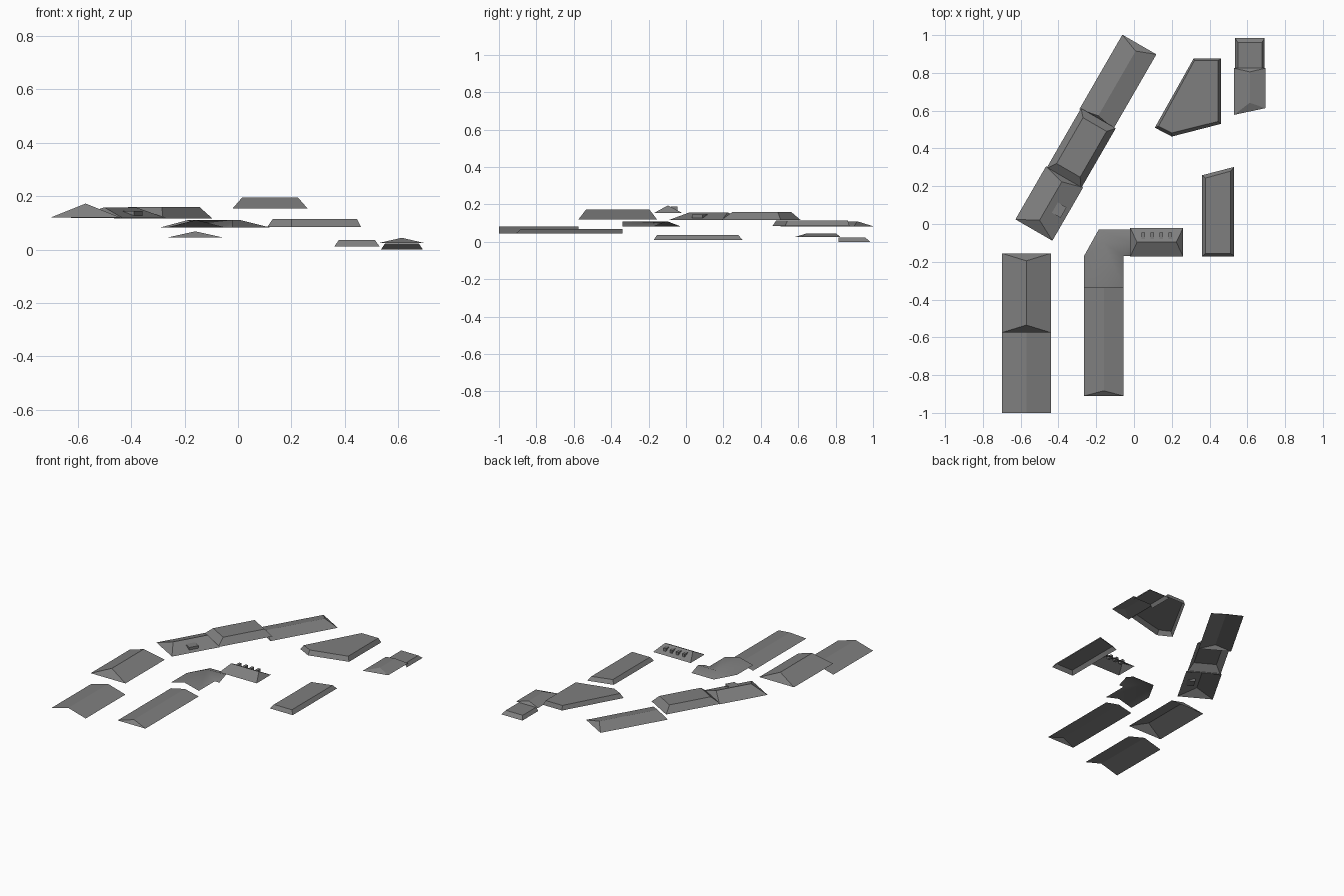
import bpy, bmesh, math
from mathutils import Vector

if "Cube" in bpy.data.objects:
    bpy.data.objects.remove(bpy.data.objects["Cube"])

slate = bpy.data.materials.new("slate_grey")
slate.diffuse_color = (0.21, 0.21, 0.21, 1)
slate.use_nodes = True
slate.node_tree.nodes["Principled BSDF"].inputs["Base Color"].default_value = slate.diffuse_color


def shell(name, verts, faces, smooth=False, loc=(0, 0), angle=0):
    """Open roof shell; every face is turned to look upward."""
    bm = bmesh.new()
    vs = [bm.verts.new(v) for v in verts]
    for f in faces:
        face = bm.faces.new([vs[i] for i in f])
        face.normal_update()
        if face.normal.z < 0:
            face.normal_flip()
        face.smooth = smooth
    me = bpy.data.meshes.new(name)
    bm.to_mesh(me)
    bm.free()
    me.materials.append(slate)
    ob = bpy.data.objects.new(name, me)
    ob.location = (loc[0], loc[1], 0)
    ob.rotation_euler[2] = angle
    bpy.context.collection.objects.link(ob)
    return ob


def ridge_roof(name, length, width, z0, z1, start=0, end=0, skew=0, **kw):
    """Ridge along local x from 0; start/end are hip insets, 0 leaves an open gable."""
    w = width / 2
    verts = [(0, -w, z0), (length, -w, z0), (length, w, z0), (-skew, w, z0),
             (start, 0, z1), (length - end, 0, z1)]
    faces = [(0, 1, 5, 4), (2, 3, 4, 5)]
    if start:
        faces.append((3, 0, 4))
    if end:
        faces.append((1, 2, 5))
    return shell(name, verts, faces, **kw)


def flat_roof(name, outline, top, z0, z1, open_sides=(), **kw):
    """Flat top with sloped sides between two outlines."""
    n = len(outline)
    verts = [(x, y, z0) for x, y in outline] + [(x, y, z1) for x, y in top]
    faces = [tuple(range(n, 2 * n))]
    faces += [(i, (i + 1) % n, n + (i + 1) % n, n + i) for i in range(n) if i not in open_sides]
    return shell(name, verts, faces, **kw)


def dormer(name, x0, x1, y0, y1, z0, z1, loc=(0, 0), angle=0):
    bm = bmesh.new()
    bmesh.ops.create_cube(bm, size=1)
    for v in bm.verts:
        v.co = Vector(((x0 + x1) / 2 + v.co.x * (x1 - x0),
                       (y0 + y1) / 2 + v.co.y * (y1 - y0),
                       (z0 + z1) / 2 + v.co.z * (z1 - z0)))
    me = bpy.data.meshes.new(name)
    bm.to_mesh(me)
    bm.free()
    me.materials.append(slate)
    ob = bpy.data.objects.new(name, me)
    ob.location = (loc[0], loc[1], 0)
    ob.rotation_euler[2] = angle
    bpy.context.collection.objects.link(ob)


N = math.pi / 2

# West wing: hipped roof and lower open gable
ridge_roof("west_hip_roof", 0.42, 0.26, 0.12, 0.172, 0.04, 0.04, loc=(-0.57, -0.575), angle=N)
ridge_roof("west_gable_roof", 0.425, 0.26, 0.045, 0.082, loc=(-0.57, -1.0), angle=N)

# Central wing
ridge_roof("central_roof", 0.57, 0.208, 0.045, 0.068, 0.027, loc=(-0.16, -0.91), angle=N)

# Corner roof bending from the central wing to the dormer roof
shell("corner_roof",
      [(-0.265, -0.34, 0.083), (-0.265, -0.17, 0.083), (-0.187, -0.03, 0.083),
       (-0.02, -0.03, 0.083), (-0.02, -0.17, 0.083), (-0.055, -0.17, 0.083),
       (-0.055, -0.34, 0.083), (-0.16, -0.34, 0.11), (-0.16, -0.1, 0.11), (-0.02, -0.1, 0.11)],
      [(0, 1, 8, 7), (1, 2, 8), (2, 3, 9, 8), (9, 4, 5, 8), (8, 5, 6, 7)], smooth=True)

# Hipped roof with four dormers on its back slope
ridge_roof("dormer_roof", 0.28, 0.152, 0.154, 0.195, 0.036, 0.036, loc=(-0.02, -0.096))
for i in range(4):
    x = 0.05 + i * 0.047
    dormer("small_dormer", x - 0.009, x + 0.009, -0.08, -0.045, 0.168, 0.188)

# Diagonal wing, three roofs along one 60 degree line
A = math.radians(60)
P = (-0.53, -0.032)
ridge_roof("diagonal_front_roof", 0.325, 0.226, 0.118, 0.158, 0.06, 0.03, loc=P, angle=A)
dormer("roof_hatch", 0.127, 0.19, -0.09, -0.032, 0.128, 0.145, loc=P, angle=A)
flat_roof("diagonal_middle_roof",
          [(0.315, -0.106), (0.683, -0.106), (0.683, 0.106), (0.315, 0.106)],
          [(0.365, -0.072), (0.645, -0.072), (0.645, 0.072), (0.365, 0.072)],
          0.117, 0.16, loc=P, angle=A)
ridge_roof("diagonal_back_roof", 0.455, 0.208, 0.083, 0.11, 0.02, 0.04,
           loc=(-0.199, 0.556), angle=A)

# Five-sided flat roof
flat_roof("five_sided_roof",
          [(0.11, 0.51), (0.2, 0.463), (0.46, 0.53), (0.46, 0.875), (0.315, 0.875)],
          [(0.13, 0.518), (0.2, 0.482), (0.445, 0.543), (0.445, 0.865), (0.32, 0.865)],
          0.085, 0.114)

# East flat roof with a slanted back edge
flat_roof("east_flat_roof",
          [(0.36, -0.172), (0.53, -0.172), (0.53, 0.302), (0.36, 0.258)],
          [(0.378, -0.155), (0.512, -0.155), (0.512, 0.28), (0.378, 0.243)],
          0.011, 0.036)

# North-east pair: hipped roof with a skewed front and a flat roof behind it
x0, x1, xm = 0.53, 0.695, 0.613
shell("northeast_hip_roof",
      [(x0, 0.578, 0.025), (x1, 0.613, 0.025), (x1, 0.825, 0.025), (x0, 0.825, 0.025),
       (xm, 0.642, 0.044), (xm, 0.805, 0.044)],
      [(0, 1, 4), (1, 2, 5, 4), (2, 3, 5), (3, 0, 4, 5)])
flat_roof("northeast_flat_roof",
          [(0.535, 0.815), (0.692, 0.815), (0.692, 0.985), (0.535, 0.985)],
          [(0.55, 0.815), (0.677, 0.815), (0.677, 0.96), (0.55, 0.96)],
          0.0, 0.022, open_sides=(0,))
